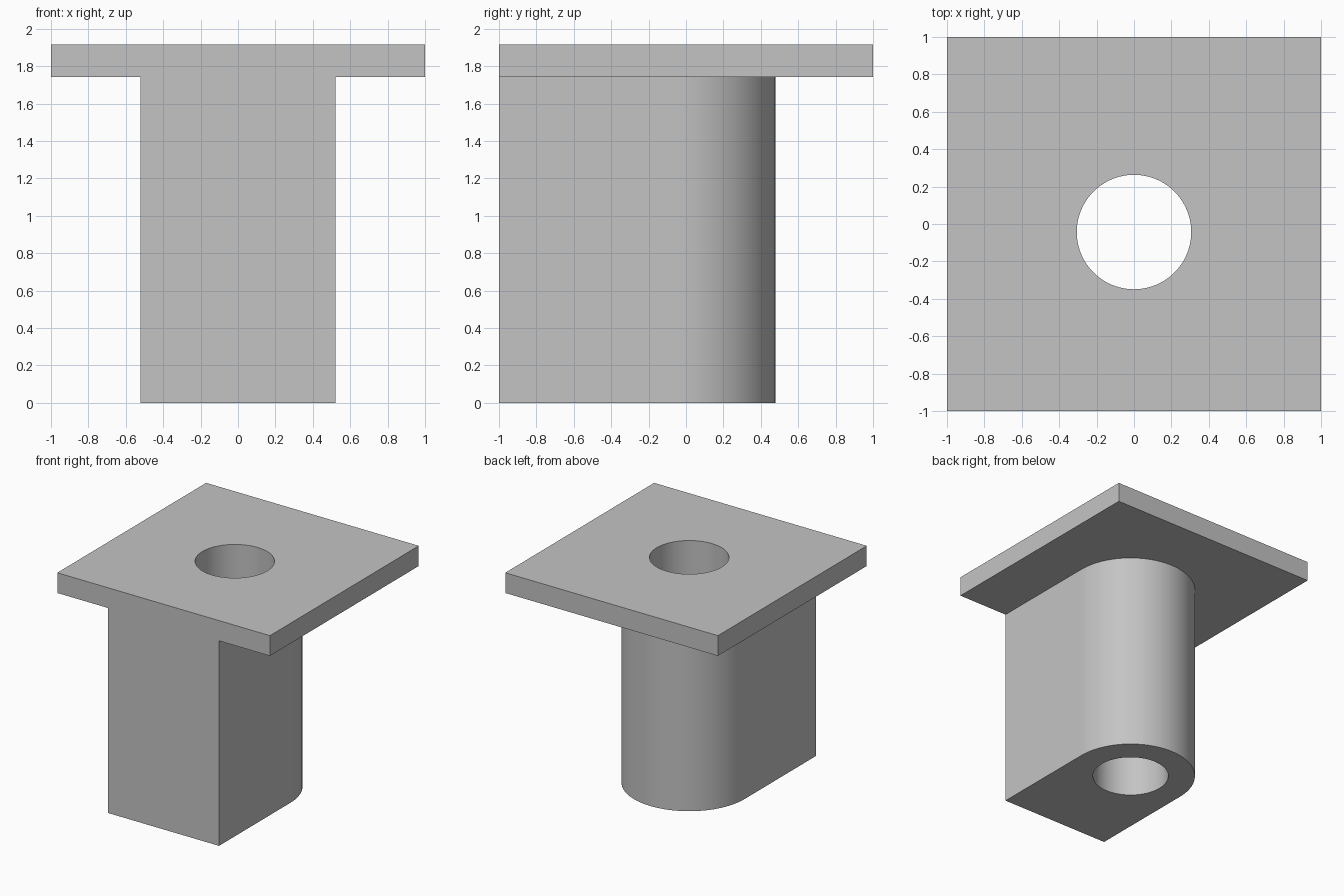
import bpy, bmesh
from math import sin, cos, pi, radians

cube = bpy.data.objects.get("Cube")
if cube:
    bpy.data.objects.remove(cube, do_unlink=True)

HEIGHT, PLATE_BOTTOM = 1.915, 1.743
STEM_R, BORE_R, AXIS_Y = 0.522, 0.306, -0.043
SEGMENTS = 96

grey = bpy.data.materials.new("plain grey")
grey.use_nodes = True
colour = (0.55, 0.55, 0.55, 1)
grey.diffuse_color = colour
grey.node_tree.nodes["Principled BSDF"].inputs["Base Color"].default_value = colour


def arc(radius, start, end, steps):
    """Points along an arc around the bore axis."""
    angles = [start + (end - start) * i / steps for i in range(steps + 1)]
    return [(radius * cos(a), AXIS_Y + radius * sin(a)) for a in angles]


def prism(name, outline, bottom, top):
    """Extrude a flat outline upwards into a solid."""
    bm = bmesh.new()
    base = bm.faces.new([bm.verts.new((x, y, bottom)) for x, y in outline])
    new = bmesh.ops.extrude_face_region(bm, geom=[base], use_keep_orig=True)["geom"]
    verts = [v for v in new if isinstance(v, bmesh.types.BMVert)]
    bmesh.ops.translate(bm, verts=verts, vec=(0, 0, top - bottom))
    bmesh.ops.recalc_face_normals(bm, faces=bm.faces)
    mesh = bpy.data.meshes.new(name)
    bm.to_mesh(mesh)
    bm.free()
    mesh.materials.append(grey)
    obj = bpy.data.objects.new(name, mesh)
    bpy.context.collection.objects.link(obj)
    return obj


def combine(target, other, operation):
    """Apply a boolean and discard the helper."""
    mod = target.modifiers.new(operation.title(), "BOOLEAN")
    mod.operation, mod.object, mod.solver = operation, other, "EXACT"
    bpy.context.view_layer.objects.active = target
    bpy.ops.object.modifier_apply(modifier=mod.name)
    bpy.data.objects.remove(other, do_unlink=True)


# Square top plate
bracket = prism("flanged_bracket", [(-1, -1), (1, -1), (1, 1), (-1, 1)], PLATE_BOTTOM, HEIGHT)

# Stem: flat front, rounded back, flush with the front edge of the plate
outline = [(-STEM_R, -1), (STEM_R, -1)] + arc(STEM_R, 0, pi, SEGMENTS // 2)
stem = prism("stem", outline, 0, HEIGHT)
combine(bracket, stem, "UNION")

# Round bore through the full height
bore = prism("bore_cutter", arc(BORE_R, 0, 2 * pi, SEGMENTS)[:-1], -0.1, HEIGHT + 0.1)
bore.hide_render = True
combine(bracket, bore, "DIFFERENCE")

# Merge leftover coplanar seams, then smooth only the curved walls
bm = bmesh.new()
bm.from_mesh(bracket.data)
bmesh.ops.remove_doubles(bm, verts=bm.verts, dist=0.0001)
bmesh.ops.dissolve_limit(bm, angle_limit=radians(0.5), verts=bm.verts, edges=bm.edges)
bm.to_mesh(bracket.data)
bm.free()
bpy.ops.object.select_all(action="DESELECT")
bracket.select_set(True)
bpy.context.view_layer.objects.active = bracket
bpy.ops.object.shade_smooth_by_angle(angle=radians(30))
